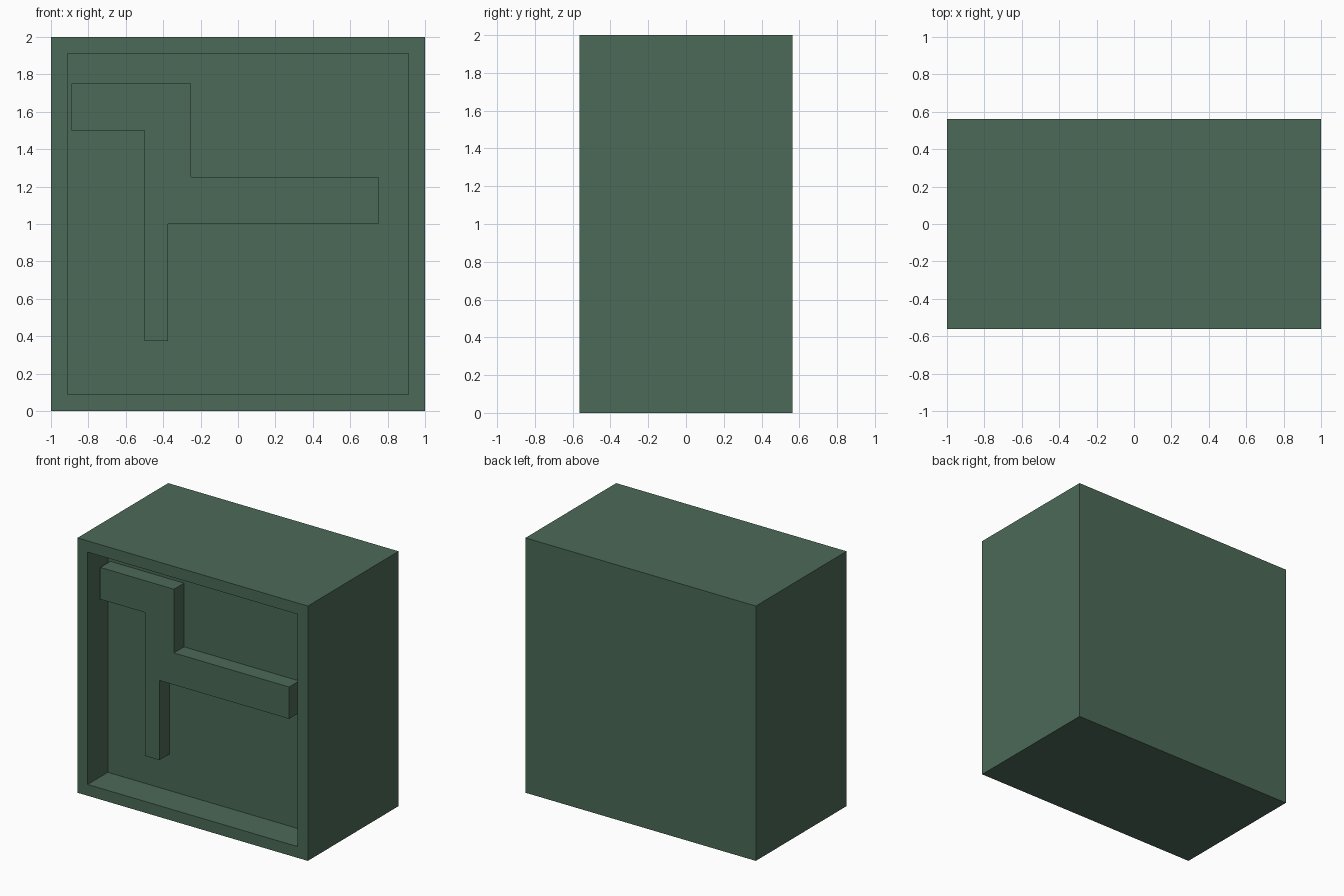
import bpy, bmesh

if "Cube" in bpy.data.objects:
    bpy.data.objects.remove(bpy.data.objects["Cube"])

HALF_DEPTH = 0.5625
RIM = 0.125           # width of the frame around the recess
RECESS = 0.25         # depth of the recess
RELIEF = 0.125        # height of the raised bars above the recess floor

green = bpy.data.materials.new("dark green")
green.diffuse_color = (0.072, 0.144, 0.095, 1.0)
green.use_nodes = True
green.node_tree.nodes["Principled BSDF"].inputs["Base Color"].default_value = green.diffuse_color


def add_object(name, bm):
    bmesh.ops.recalc_face_normals(bm, faces=bm.faces)
    mesh = bpy.data.meshes.new(name)
    bm.to_mesh(mesh)
    bm.free()
    mesh.materials.append(green)
    obj = bpy.data.objects.new(name, mesh)
    bpy.context.collection.objects.link(obj)
    return obj


# Block with a square recess in its front face
bm = bmesh.new()
bmesh.ops.create_cube(bm, size=2)
bmesh.ops.scale(bm, vec=(1, HALF_DEPTH, 1), verts=bm.verts)
bmesh.ops.translate(bm, vec=(0, 0, 1), verts=bm.verts)
bm.normal_update()
front = min(bm.faces, key=lambda f: f.calc_center_median().y)
bmesh.ops.inset_region(bm, faces=[front], thickness=RIM)
floor = bmesh.ops.extrude_face_region(bm, geom=[front])["geom"]
bmesh.ops.translate(bm, vec=(0, RECESS, 0),
                    verts=[g for g in floor if isinstance(g, bmesh.types.BMVert)])
if front.is_valid:
    bmesh.ops.delete(bm, geom=[front], context='FACES_ONLY')
add_object("block", bm)

# Raised branching bars, sunk slightly into the recess floor and left wall
outline = [(-0.89, 1.75), (-0.25, 1.75), (-0.25, 1.25), (0.75, 1.25), (0.75, 1.0),
           (-0.375, 1.0), (-0.375, 0.375), (-0.5, 0.375), (-0.5, 1.5), (-0.89, 1.5)]
floor_y = -HALF_DEPTH + RECESS
bm = bmesh.new()
face = bm.faces.new([bm.verts.new((x, floor_y - RELIEF, z)) for x, z in outline])
back = bmesh.ops.extrude_face_region(bm, geom=[face], use_keep_orig=True)["geom"]
bmesh.ops.translate(bm, vec=(0, RELIEF + 0.01, 0),
                    verts=[g for g in back if isinstance(g, bmesh.types.BMVert)])
add_object("raised_bars", bm)
